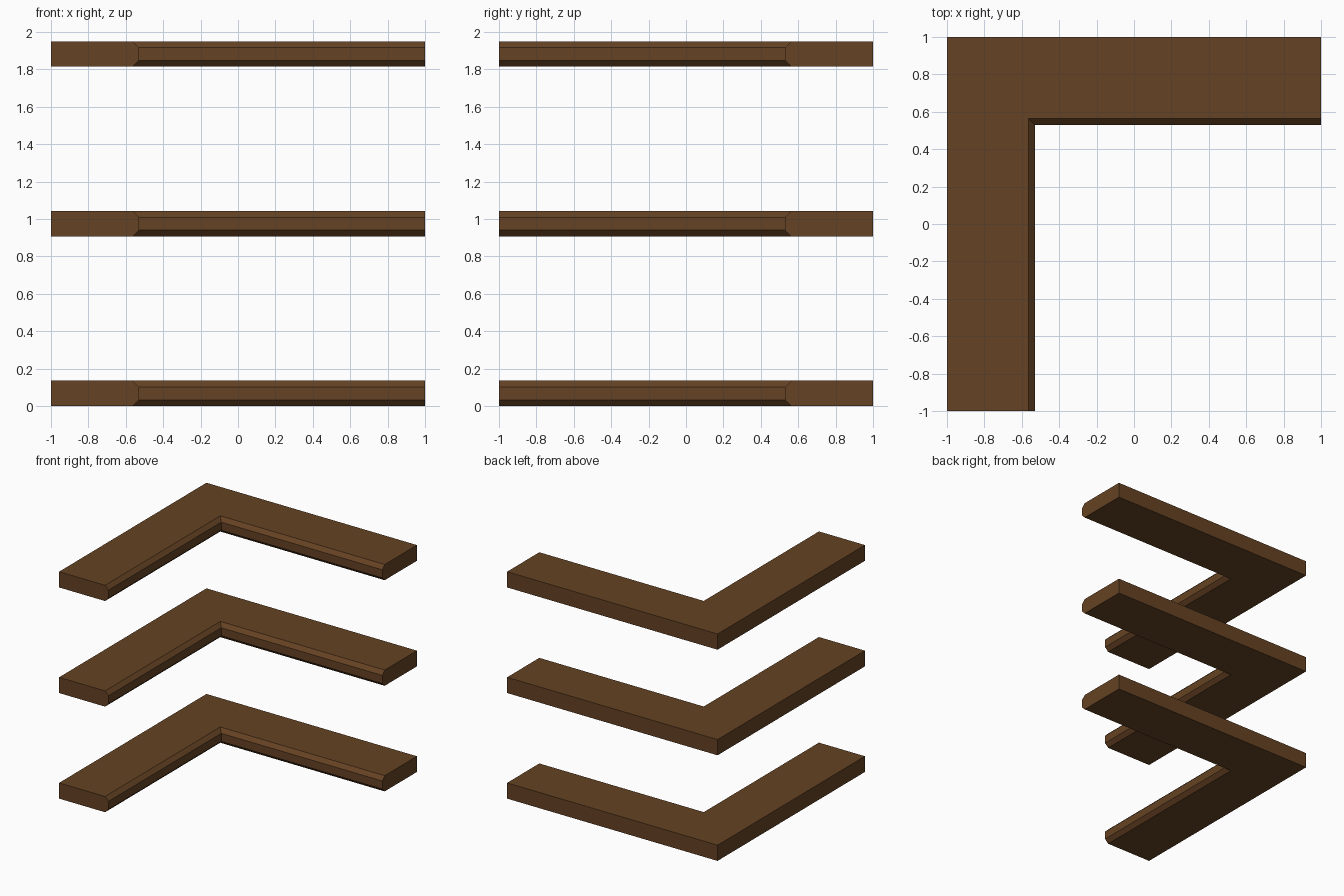
import bpy, bmesh, math

if "Cube" in bpy.data.objects:
    bpy.data.objects.remove(bpy.data.objects["Cube"])

wood = bpy.data.materials.new("dark brown wood")
wood.diffuse_color = (0.13, 0.055, 0.017, 1)
wood.use_nodes = True
wood.node_tree.nodes["Principled BSDF"].inputs["Base Color"].default_value = wood.diffuse_color

DEPTH, THICK, BEVEL = 0.47, 0.135, 0.033

# Cross-section of a shelf: (distance from the wall edge, height)
PROFILE = [(0, 0), (DEPTH - BEVEL, 0), (DEPTH, BEVEL),
           (DEPTH, THICK - BEVEL), (DEPTH - BEVEL, THICK), (0, THICK)]


def corner_shelf(name, z0):
    """Sweep the cross-section round the corner, mitred, with closed ends."""
    bm = bmesh.new()
    rings = []
    for path in (lambda d: (1, 1 - d), lambda d: (d - 1, 1 - d), lambda d: (d - 1, -1)):
        rings.append([bm.verts.new((*path(d), z0 + z)) for d, z in PROFILE])
    n = len(PROFILE)
    for a, b in zip(rings, rings[1:]):
        for i in range(n):
            j = (i + 1) % n
            bm.faces.new((a[i], a[j], b[j], b[i]))
    bm.faces.new(rings[0])
    bm.faces.new(rings[-1])
    # Merge the flat top and bottom across the mitre
    bmesh.ops.dissolve_limit(bm, angle_limit=math.radians(1),
                             verts=bm.verts, edges=bm.edges)
    bmesh.ops.recalc_face_normals(bm, faces=bm.faces)
    mesh = bpy.data.meshes.new(name)
    bm.to_mesh(mesh)
    bm.free()
    mesh.materials.append(wood)
    bpy.context.collection.objects.link(bpy.data.objects.new(name, mesh))


# Three equally spaced corner shelves
for name, z in (("lower_shelf", 0), ("middle_shelf", 0.907), ("upper_shelf", 1.814)):
    corner_shelf(name, z)
